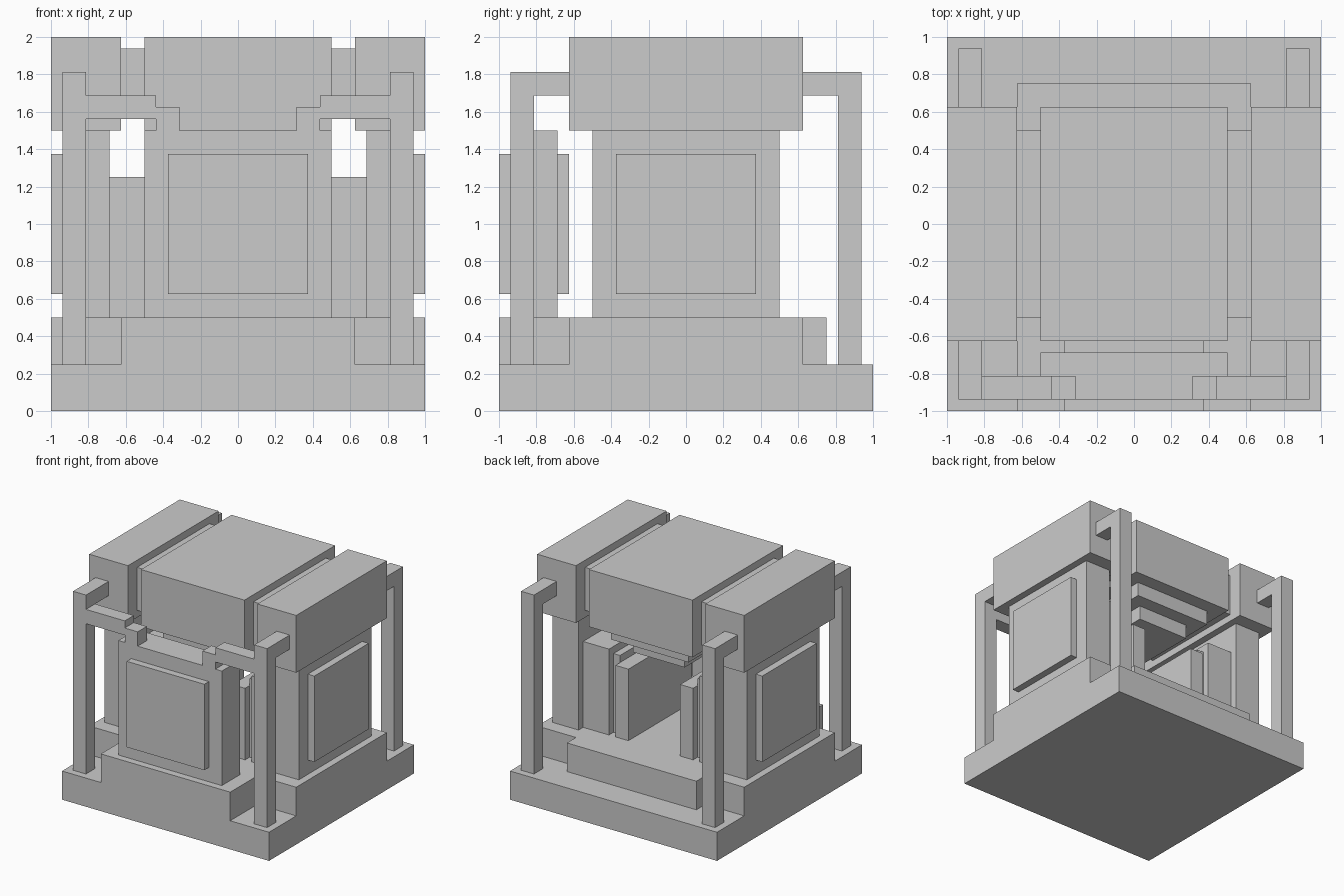
import bpy
import bmesh

if "Cube" in bpy.data.objects:
    bpy.data.objects.remove(bpy.data.objects["Cube"])

U = 1 / 16  # modelling grid: 16 steps per unit


def box(name, x, y, z):
    """Box from (min, max) ranges given in grid steps."""
    bm = bmesh.new()
    bmesh.ops.create_cube(bm, size=1)
    for v in bm.verts:
        v.co = [(r[0] if c < 0 else r[1]) * U for c, r in zip(v.co, (x, y, z))]
    finish(name, bm)


def prism(name, outline, z):
    """Vertical extrusion of an xy outline given in grid steps."""
    bm = bmesh.new()
    face = bm.faces.new([bm.verts.new((px * U, py * U, z[0] * U)) for px, py in outline])
    top = bmesh.ops.extrude_face_region(bm, geom=[face])["geom"]
    for v in top:
        if isinstance(v, bmesh.types.BMVert):
            v.co.z = z[1] * U
    finish(name, bm)


def finish(name, bm):
    bmesh.ops.recalc_face_normals(bm, faces=bm.faces)
    mesh = bpy.data.meshes.new(name)
    bm.to_mesh(mesh)
    bm.free()
    bpy.context.collection.objects.link(bpy.data.objects.new(name, mesh))


def flip(r, s):
    return r if s > 0 else (-r[1], -r[0])


# Base slab and cross-shaped plinth
box("base_slab", (-16, 16), (-16, 16), (0, 4))
prism("plinth", [(-10, -16), (10, -16), (10, -10), (16, -10), (16, 10), (10, 10),
                 (10, 12), (-10, 12), (-10, 10), (-16, 10), (-16, -10), (-10, -10)], (4, 8))

# Front wall with raised panels on both faces
box("front_wall", (-8, 8), (-15, -11), (8, 24))
box("front_outer_panel", (-6, 6), (-16, -15), (10, 22))
box("front_inner_panel", (-6, 6), (-11, -10), (10, 22))

# Overhead block, its side connector and the stepped underside
box("top_block", (-8, 8), (-10, 10), (24, 32))
box("top_connector", (-10, 10), (-8, 8), (25, 31))
box("upper_press_step", (-6, 6), (-8, 8), (22, 24))
box("lower_press_step", (-4, 4), (-6, 6), (20, 22))

for side, s in (("right", 1), ("left", -1)):
    # Side wall, outer panel and cap
    box(f"{side}_wall", flip((11, 15), s), (-8, 8), (8, 24))
    box(f"{side}_outer_panel", flip((15, 16), s), (-6, 6), (10, 22))
    box(f"{side}_cap", flip((10, 16), s), (-10, 10), (24, 32))

    # Stepped inner jaw
    box(f"{side}_jaw_block", flip((7, 11), s), (-7, 7), (8, 20))
    box(f"{side}_jaw_connector", flip((6, 7), s), (-6, 6), (8, 19))
    box(f"{side}_jaw_plate", flip((4, 6), s), (-7, 7), (8, 18))

    # Corner posts with arms reaching the caps
    for end, t in (("back", 1), ("front", -1)):
        box(f"{end}_{side}_post", flip((13, 15), s), flip((13, 15), t), (4, 29))
        box(f"{end}_{side}_arm", flip((13, 15), s), flip((10, 13), t), (27, 29))

    # Front pipe stepping down onto the front wall
    box(f"{side}_pipe", flip((7, 13), s), (-15, -13), (25, 27))
    box(f"{side}_pipe_end", flip((5, 7), s), (-15, -13), (24, 26))
